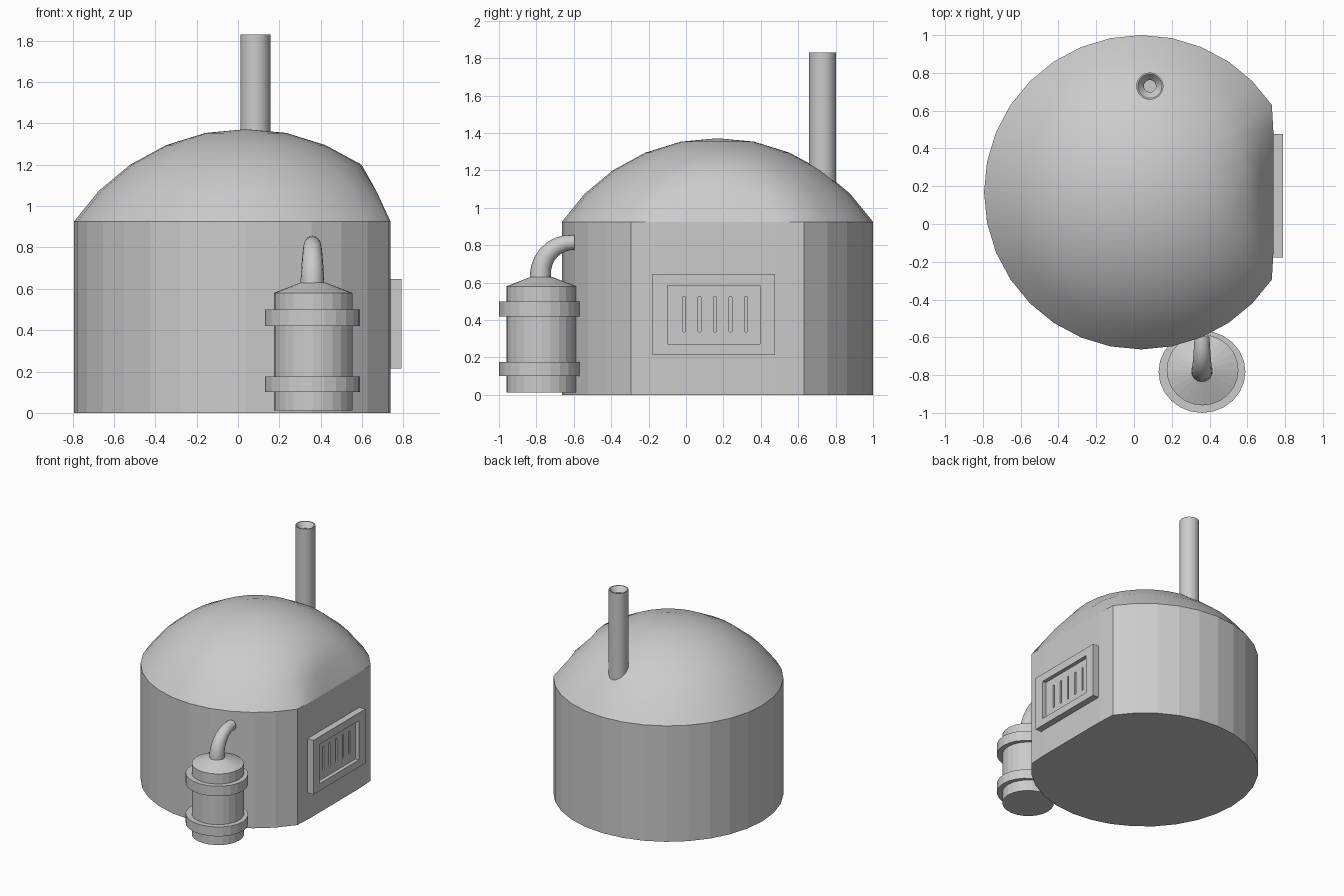
import bpy, bmesh
from math import sin, cos, pi, radians

if "Cube" in bpy.data.objects:
    bpy.data.objects.remove(bpy.data.objects["Cube"])


def finish(name, bm, smooth=None):
    bmesh.ops.recalc_face_normals(bm, faces=bm.faces)
    me = bpy.data.meshes.new(name)
    bm.to_mesh(me)
    bm.free()
    ob = bpy.data.objects.new(name, me)
    bpy.context.collection.objects.link(ob)
    if smooth:
        bpy.ops.object.select_all(action='DESELECT')
        ob.select_set(True)
        bpy.context.view_layer.objects.active = ob
        bpy.ops.object.shade_smooth_by_angle(angle=radians(smooth))
    return ob


def skin(bm, rings):
    """Join successive rings with quads and cap both ends."""
    n = len(rings[0])
    faces = []
    for a, b in zip(rings, rings[1:]):
        faces.append([bm.faces.new((a[i], a[(i + 1) % n], b[(i + 1) % n], b[i])) for i in range(n)])
    bm.faces.new(rings[0])
    bm.faces.new(rings[-1])
    return faces


def turned(name, cx, cy, profile, n, squash=1.0, smooth=None):
    """Turn a (radius, z) profile about a vertical axis."""
    bm = bmesh.new()
    rings = [[bm.verts.new((cx + r * cos(2 * pi * i / n), cy + squash * r * sin(2 * pi * i / n), z))
              for i in range(n)] for r, z in profile]
    skin(bm, rings)
    return finish(name, bm, smooth)


def prism(name, outline, x0, x1):
    """Extrude a (y, z) outline along x."""
    bm = bmesh.new()
    skin(bm, [[bm.verts.new((x, y, z)) for y, z in outline] for x in (x0, x1)])
    return finish(name, bm)


def rect(y0, y1, z0, z1):
    return [(y0, z0), (y1, z0), (y1, z1), (y0, z1)]


# Round building with one flattened side: (radius, z, largest x)
CX, CY, N = 0.038, 0.168, 32
levels = [(0.832, 0, 0.738), (0.832, 0.925, 0.738), (0.71, 1.075, 0.668),
          (0.56, 1.20, 9), (0.385, 1.295, 9), (0.195, 1.354, 9)]
bm = bmesh.new()
rings = []
for r, z, limit in levels:
    rings.append([bm.verts.new((min(limit, CX + r * cos(2 * pi * i / N)),
                                CY + r * sin(2 * pi * i / N), z)) for i in range(N)])
strips = skin(bm, rings)
bm.faces.ensure_lookup_table()
bm.faces.remove(bm.faces[-1])
apex = bm.verts.new((CX, CY, 1.372))
strips.append([bm.faces.new((rings[-1][i], rings[-1][(i + 1) % N], apex)) for i in range(N)])
for strip in strips[1:]:
    for f in strip:
        f.smooth = True
for a, b in zip(rings[1], rings[1][1:] + rings[1][:1]):
    bm.edges.get((a, b)).smooth = False
finish("domed_building", bm)

# Chimney with a funnel-shaped mouth
turned("chimney", 0.084, 0.73, [(0.072, 1.04), (0.072, 1.83), (0.064, 1.83), (0.032, 1.79),
                                (0.032, 1.72)], 24, smooth=35)

# Tank with two bands and a conical lid
turned("tank", 0.363, -0.773, [(0.19, 0.012), (0.19, 0.58), (0.06, 0.63)], 24, 0.985)
for name, z0, z1 in (("lower_band", 0.10, 0.175), ("upper_band", 0.42, 0.50)):
    turned(name, 0.36, -0.782, [(0.23, z0), (0.23, z1)], 24, 0.947)

# Tapered elbow pipe from the lid into the wall
bm = bmesh.new()
path = [(-0.778, 0.60, 0, 0.057)]
for k in range(8):
    t = k / 7 * pi / 2
    path.append((-0.608 - 0.17 * cos(t), 0.645 + 0.17 * sin(t), t, 0.057 - 0.017 * k / 7))
path.append((-0.595, 0.815, pi / 2, 0.04))
rings = []
for y, z, t, r in path:
    rings.append([bm.verts.new((0.36 + r * cos(a), y + r * sin(a) * cos(t), z - r * sin(a) * sin(t)))
                  for a in (2 * pi * i / 16 for i in range(16))])
skin(bm, rings)
finish("elbow_pipe", bm, 35)

# Vent frame on the flat side
bm = bmesh.new()
outer, inner = rect(-0.178, 0.477, 0.214, 0.647), rect(-0.098, 0.396, 0.272, 0.585)
loops = [[bm.verts.new((x, y, z)) for y, z in o]
         for x, o in ((0.725, outer), (0.79, outer), (0.79, inner), (0.725, inner))]
for k in range(4):
    a, b = loops[k], loops[(k + 1) % 4]
    for i in range(4):
        j = (i + 1) % 4
        bm.faces.new((a[i], a[j], b[j], b[i]))
finish("vent_frame", bm)

# Vent panel with five rounded slots
panel = prism("vent_panel", rect(-0.098, 0.396, 0.272, 0.585), 0.70, 0.76)
for k in range(5):
    y, r = -0.01 + 0.0825 * k, 0.008
    outline = [(y + r * cos(a), (0.519 if i < 7 else 0.343) + r * sin(a))
               for i, a in ((i, pi * (i if i < 7 else i - 1) / 6) for i in range(14))]
    cutter = prism("slot_cutter", outline, 0.742, 0.80)
    cutter.hide_render = True
    cutter.hide_set(True)
    mod = panel.modifiers.new("slot", 'BOOLEAN')
    mod.operation = 'DIFFERENCE'
    mod.solver = 'EXACT'
    mod.object = cutter
